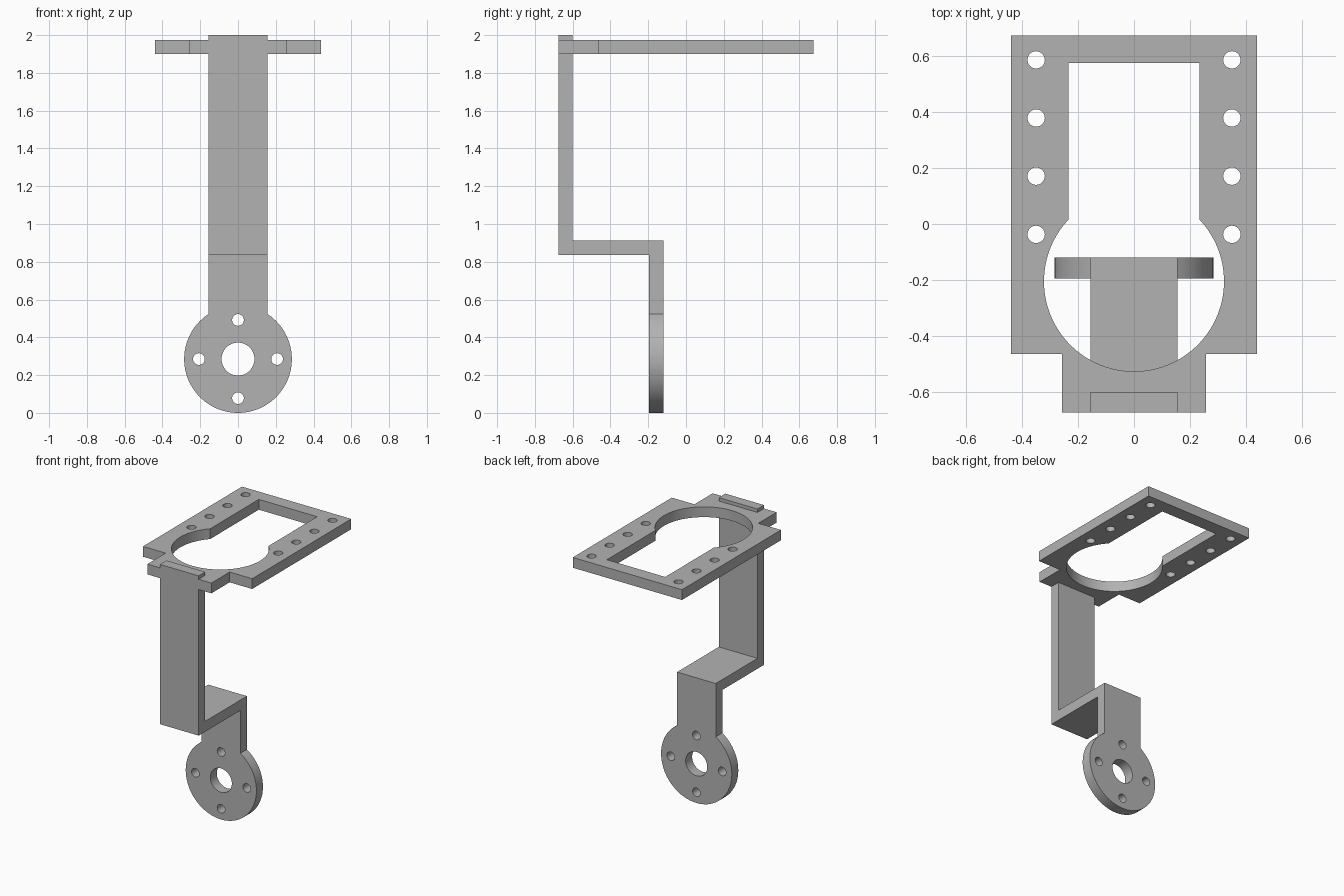
import bpy, bmesh, math
from mathutils import Matrix, Vector

cube = bpy.data.objects.get("Cube")
if cube:
    bpy.data.objects.remove(cube, do_unlink=True)

grey = bpy.data.materials.new("plain grey")
grey.use_nodes = True
GREY = (0.45, 0.45, 0.45, 1)
grey.diffuse_color = GREY
grey.node_tree.nodes["Principled BSDF"].inputs["Base Color"].default_value = GREY


def arc(cx, cy, r, start, end, n):
    """Points along an arc, both ends included."""
    return [(cx + r * math.cos(start + (end - start) * i / n),
             cy + r * math.sin(start + (end - start) * i / n)) for i in range(n + 1)]


def circle(cx, cy, r, n=32):
    return arc(cx, cy, r, 0, 2 * math.pi, n)[:-1]


def mirrored(half):
    """Close a half outline by mirroring it across the centre line."""
    return half + [(-x, y) for x, y in reversed(half)]


def slab(name, loops, low, high, axes):
    """Extrude an outline with holes; axes are the outline's u, v and depth directions."""
    curve = bpy.data.curves.new(name, 'CURVE')
    curve.dimensions = '2D'
    curve.fill_mode = 'BOTH'
    curve.extrude = (high - low) / 2
    for loop in loops:
        spline = curve.splines.new('POLY')
        spline.points.add(len(loop) - 1)
        for point, (u, v) in zip(spline.points, loop):
            point.co = (u, v, 0, 1)
        spline.use_cyclic_u = True
    temp = bpy.data.objects.new(name + " outline", curve)
    bpy.context.collection.objects.link(temp)
    bpy.context.view_layer.update()
    mesh = bpy.data.meshes.new_from_object(
        temp.evaluated_get(bpy.context.evaluated_depsgraph_get()))
    bpy.data.objects.remove(temp, do_unlink=True)
    bpy.data.curves.remove(curve)

    u, v, d = (Vector(a) for a in axes)
    turn = Matrix((u, v, d)).transposed().to_4x4()
    bm = bmesh.new()
    bm.from_mesh(mesh)
    bmesh.ops.remove_doubles(bm, verts=bm.verts, dist=0.0005)
    bmesh.ops.transform(bm, verts=bm.verts,
                        matrix=Matrix.Translation(d * (low + high) / 2) @ turn)
    bmesh.ops.recalc_face_normals(bm, faces=bm.faces)
    bm.to_mesh(mesh)
    bm.free()
    mesh.name = name
    mesh.materials.clear()
    mesh.materials.append(grey)
    obj = bpy.data.objects.new(name, mesh)
    bpy.context.collection.objects.link(obj)
    bpy.ops.object.select_all(action='DESELECT')
    obj.select_set(True)
    bpy.context.view_layer.objects.active = obj
    bpy.ops.object.shade_smooth_by_angle(angle=math.radians(30))
    return obj


X, Y, Z = (1, 0, 0), (0, 1, 0), (0, 0, 1)
HALF_ARM = 0.156
FRONT, ARM_BACK = -0.675, -0.6
HOLE = 0.031

# Mounting plate: front tab notched for the arm, keyhole opening, two rows of holes
plate = mirrored([(HALF_ARM, ARM_BACK), (HALF_ARM, FRONT), (0.258, FRONT),
                  (0.258, -0.465), (0.44, -0.465), (0.44, 0.675)])
ring_y, ring_r, slot = -0.205, 0.322, 0.235
meet = math.acos(slot / ring_r)
opening = mirrored(arc(0, ring_y, ring_r, -math.pi / 2 + 0.04, meet, 32) + [(slot, 0.575)])
holes = [circle(side * 0.35, 0.587 - 0.208 * i, HOLE) for side in (-1, 1) for i in range(4)]
slab("mounting_plate", [plate, opening] + holes, 1.9, 1.975, (X, Y, Z))

# Arm: upright strip and the shelf that steps back
arm = [(FRONT, 2), (FRONT, 0.836), (-0.195, 0.836), (-0.12, 0.836),
       (-0.12, 0.912), (ARM_BACK, 0.912), (ARM_BACK, 2)]
slab("stepped_arm", [arm], -HALF_ARM, HALF_ARM, (Y, Z, X))

# Flange: neck running down into a drilled disc
disc_z, disc_r, bolt_r = 0.285, 0.285, 0.207
neck = math.acos(HALF_ARM / disc_r)
flange = mirrored([(HALF_ARM, 0.836)] + arc(0, disc_z, disc_r, neck, -math.pi / 2 + 0.04, 36))
bolts = [circle(bolt_r * math.cos(k * math.pi / 2), disc_z + bolt_r * math.sin(k * math.pi / 2), HOLE)
         for k in range(4)]
slab("drilled_flange", [flange, circle(0, disc_z, 0.087, 48)] + bolts,
     0.12, 0.195, (X, Z, (0, -1, 0)))
